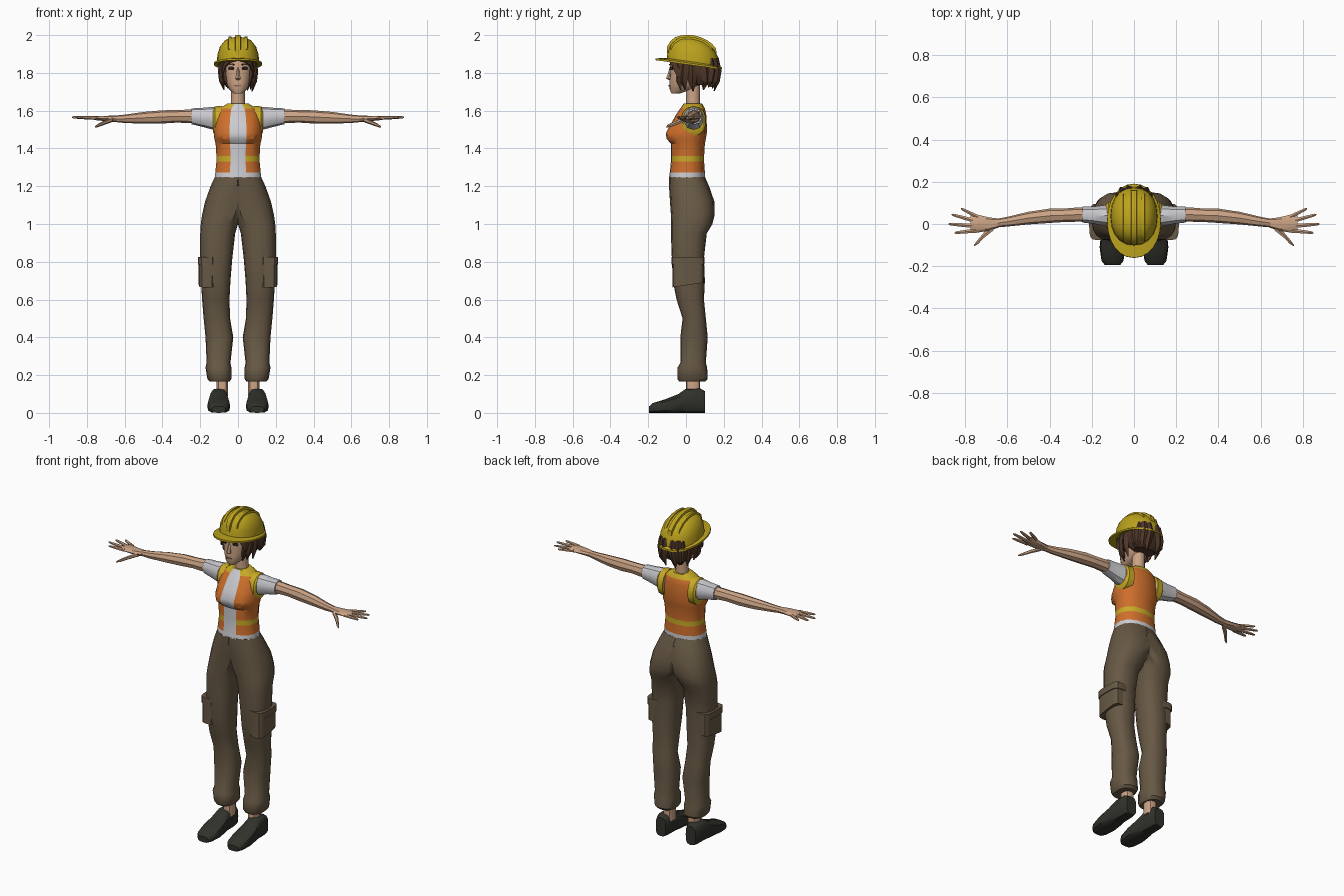
import bpy, bmesh, math, random
from mathutils import Vector
from mathutils.bvhtree import BVHTree

if "Cube" in bpy.data.objects:
    bpy.data.objects.remove(bpy.data.objects["Cube"])

random.seed(4)


def material(name, r, g, b):
    m = bpy.data.materials.new(name)
    m.diffuse_color = (r, g, b, 1)
    m.use_nodes = True
    m.node_tree.nodes["Principled BSDF"].inputs["Base Color"].default_value = m.diffuse_color
    return m


YELLOW = material("helmet_yellow", 0.50, 0.36, 0.012)
TRIM = material("trim_yellow", 0.58, 0.40, 0.02)
ORANGE = material("vest_orange", 0.62, 0.16, 0.025)
WHITE = material("shirt_white", 0.60, 0.60, 0.63)
SKIN = material("skin", 0.60, 0.37, 0.235)
HAIR = material("hair_brown", 0.075, 0.036, 0.02)
CLOTH = material("trouser_brown", 0.135, 0.098, 0.058)
SHOE = material("shoe_dark", 0.03, 0.032, 0.024)
EYE = material("eye_dark", 0.025, 0.018, 0.015)
LIP = material("lip", 0.34, 0.16, 0.11)


def oval(n, e=2.0):
    """Unit superellipse points starting at -v."""
    for i in range(n):
        t = 2 * math.pi * i / n
        s, c = math.sin(t), -math.cos(t)
        yield (math.copysign(abs(s) ** (2 / e), s) if abs(s) > 1e-6 else 0,
               math.copysign(abs(c) ** (2 / e), c) if abs(c) > 1e-6 else 0)


def ring_z(z, x0, x1, y0, y1, n=16, e=2.4):
    return [Vector(((x0 + x1) / 2 + u * (x1 - x0) / 2, (y0 + y1) / 2 + v * (y1 - y0) / 2, z))
            for u, v in oval(n, e)]


def ring_x(x, y, z, ry, rz, n=8):
    return [Vector((x, y + u * ry, z + v * rz)) for u, v in oval(n, 2.2)]


def loft(name, rings, mats, rule=None, mirror=False, closed=False, angle=35):
    """Skin a list of rings, cap the ends, colour faces by rule(centre, normal)."""
    bm = bmesh.new()
    vs = [[bm.verts.new(p) for p in r] for r in rings]
    n = len(rings[0])
    pairs = list(zip(vs, vs[1:])) + ([(vs[-1], vs[0])] if closed else [])
    for a, b in pairs:
        for i in range(n):
            j = (i + 1) % n
            bm.faces.new((a[i], a[j], b[j], b[i]))
    if not closed:
        bm.faces.new(vs[0])
        bm.faces.new(vs[-1])
    bmesh.ops.recalc_face_normals(bm, faces=bm.faces[:])
    bmesh.ops.remove_doubles(bm, verts=bm.verts[:], dist=1e-5)
    if mirror:  # no inner wall on the mirror plane
        wall = [f for f in bm.faces if all(abs(v.co.x) < 1e-4 for v in f.verts)]
        bmesh.ops.delete(bm, geom=wall, context='FACES')
    bm.normal_update()
    if rule:
        for f in bm.faces:
            f.material_index = rule(f.calc_center_median(), f.normal)
    me = bpy.data.meshes.new(name)
    bm.to_mesh(me)
    bm.free()
    for m in mats:
        me.materials.append(m)
    ob = bpy.data.objects.new(name, me)
    bpy.context.collection.objects.link(ob)
    bpy.ops.object.select_all(action='DESELECT')
    ob.select_set(True)
    bpy.context.view_layer.objects.active = ob
    bpy.ops.object.shade_smooth_by_angle(angle=math.radians(angle))
    if mirror:
        ob.modifiers.new("Mirror", 'MIRROR')
    return ob


def surface(ob):
    return BVHTree.FromPolygons([v.co.copy() for v in ob.data.vertices],
                                [tuple(p.vertices) for p in ob.data.polygons])


# Trousers: each row is height, inner x, outer x, front y, back y
LEG = [(.165, .045, .15, -.035, .10), (.18, .035, .162, -.045, .115), (.24, .035, .172, -.045, .112),
       (.265, .04, .166, -.03, .105), (.40, .025, .172, -.03, .115), (.50, .042, .182, -.018, .105),
       (.60, .045, .19, -.05, .095), (.70, .04, .196, -.07, .10), (.82, .03, .20, -.075, .095),
       (.95, .015, .20, -.08, .11), (1.0, -.005, .197, -.08, .14), (1.05, -.05, .19, -.08, .152),
       (1.12, -.10, .174, -.085, .15), (1.2, -.135, .145, -.09, .122), (1.25, -.122, .122, -.09, .10)]
legs = [[Vector((max(p.x, 0), p.y, p.z)) for p in ring_z(*row)] for row in LEG]
loft("trousers", legs, [CLOTH], mirror=True)

# Cargo pockets with flaps
for name, z0, z1, g in (("pocket", .665, .80, 0), ("pocket_flap", .785, .825, .005)):
    rings = [ring_z(z, .12 - g, .208 + g, -.072 - g, .092 + g, 16, 4) for z in (z0, z1)]
    for p in rings[0]:
        p.z += .15 * (p.y + .07) * (g == 0)
    loft(name, rings, [CLOTH], mirror=True)

# Ankles and shoes
loft("ankle", [ring_z(z, .052, .115, .0, .075, 10) for z in (.09, .19)], [SKIN], mirror=True)
SHOES = [(-.195, .036, .035), (-.175, .052, .052), (-.11, .061, .072), (-.04, .054, .10),
         (.0, .046, .128), (.075, .043, .13), (.10, .034, .115)]
loft("shoe", [[Vector((.102 + u * w, y, max(0, h * (.5 + .5 * v)))) for u, v in oval(12, 3.2)]
              for y, w, h in SHOES], [SHOE], mirror=True, angle=40)

# Vest: height, half width, front y, back y, bust push
VEST = [(1.245, .124, -.09, .10, 0), (1.272, .122, -.086, .10, 0), (1.33, .116, -.08, .096, 0),
        (1.36, .116, -.08, .096, 0), (1.425, .12, -.08, .10, 0), (1.45, .127, -.084, .105, .026),
        (1.48, .13, -.086, .11, .03), (1.53, .126, -.072, .11, .014), (1.58, .116, -.052, .107, 0),
        (1.612, .10, -.03, .10, 0), (1.638, .056, -.012, .085, 0)]
HALF = [0, 18, 38, 60, 80, 100, 125, 152, 180]
TURN = HALF + [360 - a for a in HALF[-2:0:-1]]
rings = []
for z, w, yf, yb, bust in VEST:
    ring = []
    for a in TURN:
        s, c = math.sin(math.radians(a)), math.cos(math.radians(a))
        y = (yf + yb) / 2 - math.copysign(abs(c) ** .85, c) * (yb - yf) / 2
        b = min(a, 360 - a)
        push = {0: .4, 18: .85, 38: 1, 60: .5}.get(b, 0)
        ring.append(Vector((w * math.copysign(abs(s) ** .9, s), y - bust * push, z)))
    rings.append(ring)


def vest_colour(c, n):
    if c.z < 1.272 or (abs(c.x) < .024 and n.y < -.05):
        return 1
    return 2 if 1.33 < c.z < 1.36 or c.z > 1.61 else 0


loft("vest", rings, [ORANGE, WHITE, TRIM], vest_colour)

# Armhole trim, sleeves, arms
loft("armhole_trim", [ring_x(.085, .04, 1.545, .068, .08, 14), ring_x(.122, .04, 1.545, .066, .078, 14),
                      ring_x(.132, .04, 1.55, .056, .064, 14)], [TRIM], mirror=True)
loft("sleeve", [ring_x(*r, 10) for r in ((.085, .04, 1.555, .055, .066), (.135, .04, 1.56, .052, .06),
                                         (.19, .042, 1.565, .043, .05), (.245, .045, 1.57, .04, .042))],
     [WHITE], mirror=True)
loft("arm", [ring_x(*r) for r in ((.2, .043, 1.57, .034, .036), (.26, .045, 1.57, .034, .036),
                                  (.32, .042, 1.57, .032, .033), (.40, .039, 1.567, .034, .035),
                                  (.50, .028, 1.562, .030, .031), (.60, .011, 1.557, .023, .022),
                                  (.66, .003, 1.557, .02, .016))], [SKIN], mirror=True)

# Hands
loft("palm", [ring_x(*r) for r in ((.645, .004, 1.557, .022, .017), (.69, .0, 1.558, .032, .015),
                                   (.755, .002, 1.561, .045, .011), (.775, .004, 1.562, .038, .007))],
     [SKIN], mirror=True)
FINGERS = [("index_finger", (.75, -.031), (.85, -.042)), ("middle_finger", (.76, -.009), (.88, .0)),
           ("ring_finger", (.755, .015), (.865, .045)), ("little_finger", (.74, .034), (.82, .073))]
for name, a, b in FINGERS:
    rings = [ring_x(a[0] + (b[0] - a[0]) * k, a[1] + (b[1] - a[1]) * k, 1.561 + .004 * k, r, r * .85, 6)
             for k, r in ((0, .011), (.55, .0095), (.92, .007), (1, .003))]
    loft(name, rings, [SKIN], mirror=True)
loft("thumb", [ring_x(*r, 6) for r in ((.665, -.015, 1.552, .016, .012), (.71, -.052, 1.535, .015, .011),
                                       (.74, -.085, 1.522, .012, .009), (.758, -.102, 1.514, .004, .004))],
     [SKIN], mirror=True)

# Neck and head
loft("neck", [ring_z(z, -w, w, .0, .075, 12, 2) for z, w in ((1.6, .042), (1.66, .036), (1.75, .036))], [SKIN])
HEAD = [(1.692, .024, -.078, -.03), (1.712, .046, -.086, .03), (1.75, .066, -.087, .10),
        (1.80, .078, -.085, .13), (1.85, .08, -.085, .15), (1.90, .074, -.07, .13)]
head = loft("head", [ring_z(z, -w, w, f, b, 20, 2.4) for z, w, f, b in HEAD], [SKIN])
loft("nose", [ring_z(z, -w, w, y, -.06, 6, 2) for z, w, y in
              ((1.762, .009, -.088), (1.77, .015, -.106), (1.79, .01, -.098), (1.83, .007, -.086))], [SKIN])

# Eyes, brows and mouth as thin plates lying on the face
face = surface(head)


def plate(name, x, z, w, h, mat, tilt=0, mirror=True):
    hit, normal, _, _ = face.ray_cast(Vector((x, -1, z)), Vector((0, 1, 0)))
    q = normal.to_track_quat('-Y', 'Z')
    corners = [(-w * .8, -h), (w * .8, -h), (w, h * .3), (w * .5, h), (-w * .5, h), (-w, h * .3)]
    loft(name, [[hit + q @ Vector((u, d, v + tilt * u)) for u, v in corners] for d in (-.004, .004)],
         [mat], mirror=mirror)


plate("eye", .037, 1.824, .017, .009, EYE)
plate("eyebrow", .038, 1.846, .022, .004, HAIR, .1)
plate("mouth", 0, 1.733, .02, .004, LIP, mirror=False)

# Hair: back mass, hanging locks and parted fringe
loft("hair_base", [ring_z(z, -w, w, f, b, 18, 2.6) for z, w, f, b in
                   ((1.735, .065, .05, .13), (1.77, .09, .0, .16), (1.82, .098, -.03, .17),
                    (1.88, .095, -.04, .165))], [HAIR])
for i in range(14):
    t = math.radians(42 + i * 276 / 13)
    s, c = math.sin(t), -math.cos(t)
    base = Vector((math.copysign(abs(s) ** .7, s) * .087, math.copysign(abs(c) ** .7, c) * .11, 0))
    out, side = Vector((s, c, 0)), Vector((-c, s, 0))
    tip = 1.70 + random.uniform(0, .03)
    swirl = random.uniform(-.012, .012)
    rings = []
    for z, k, w, d in ((1.88, .95, .024, .012), (1.81, 1.05, .027, .016), (1.755, 1.0, .022, .014),
                       (tip, .86, .003, .003)):
        mid = Vector((0, .058, z)) + base * k + side * (swirl if z < 1.76 else 0)
        rings.append([mid - side * w, mid + out * d, mid + side * w, mid - out * d])
    loft("hair_lock_%d" % (i + 1), rings, [HAIR], angle=25)
loft("fringe", [ring_x(*r, 6) for r in ((.004, -.082, 1.875, .01, .012), (.04, -.079, 1.868, .012, .014),
                                        (.066, -.062, 1.85, .014, .022), (.084, -.04, 1.80, .012, .028))],
     [HAIR], mirror=True)


# Hard hat, tipped back
def tipped(ring):
    return [Vector((p.x, p.y, p.z - .14 * (p.y - .02))) for p in ring]


DOME = [(1.85, .112, -.103, .176), (1.90, .109, -.097, .172), (1.94, .096, -.08, .152),
        (1.97, .073, -.05, .118), (1.985, .042, -.012, .077), (1.99, .012, .02, .045)]
dome = loft("helmet_dome", [tipped(ring_z(z, -w, w, f, b, 20, 2.2)) for z, w, f, b in DOME], [YELLOW])
BRIM = [(1.862, .108, -.098, .172), (1.852, .127, -.16, .19), (1.842, .128, -.161, .191), (1.846, .106, -.096, .17)]
loft("helmet_brim", [tipped(ring_z(z, -w, w, f, b, 24, 2.1)) for z, w, f, b in BRIM], [YELLOW], closed=True)

# Raised ribs following the dome from front to back
shell = surface(dome)
for name, x, w, rise, a0, a1 in (("helmet_centre_rib", 0, .017, .012, 14, 166),
                                 ("helmet_left_rib", -.043, .01, .008, 25, 155),
                                 ("helmet_right_rib", .043, .01, .008, 25, 155)):
    rings = []
    for i in range(13):
        a = math.radians(a0 + (a1 - a0) * i / 12)
        d = Vector((0, math.cos(a), math.sin(a)))
        hit = shell.ray_cast(Vector((x, .035, 1.87)), d)[0]
        top = hit + d * (rise if 0 < i < 12 else .001)
        low = hit - d * .012
        u, v = Vector((w, 0, 0)), Vector((w * .75, 0, 0))
        rings.append([low - u, low + u, top + v, top - v])
    loft(name, rings, [YELLOW])
